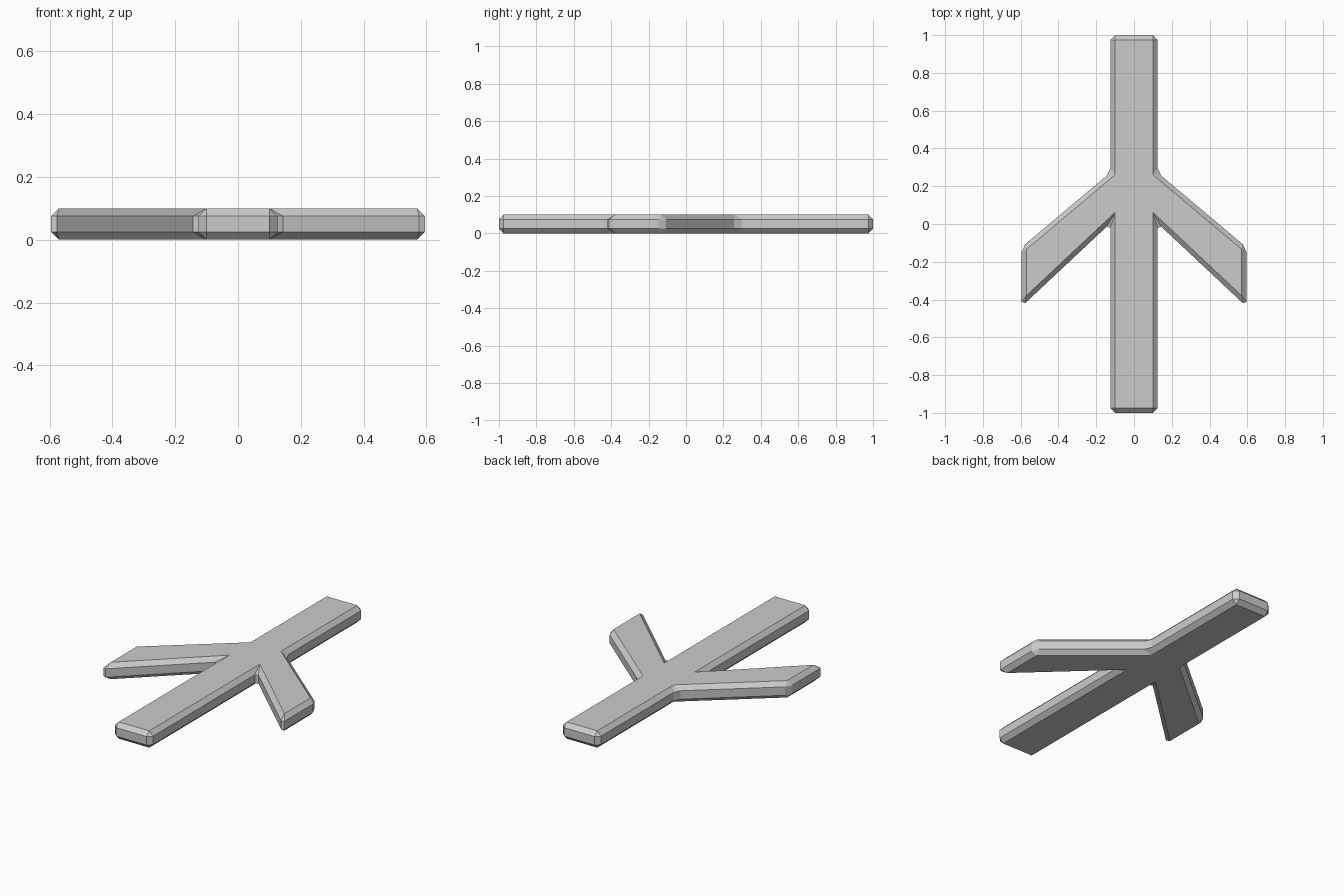
import bpy
import bmesh

if "Cube" in bpy.data.objects:
    bpy.data.objects.remove(bpy.data.objects["Cube"])

HEIGHT = 0.10
BEVEL = 0.025

# Right half of the outline, back to front: shaft end, swept wing, shaft end
half = [(0.125, 1.0), (0.125, 0.272), (0.595, -0.123),
        (0.595, -0.437), (0.125, 0.004), (0.125, -1.0)]
outline = half + [(-x, y) for x, y in reversed(half)]

# Extrude the mirrored outline into a flat slab
bm = bmesh.new()
base = bm.faces.new([bm.verts.new((x, y, 0)) for x, y in outline])
top = bmesh.ops.extrude_face_region(bm, geom=[base], use_keep_orig=True)
bmesh.ops.translate(bm, vec=(0, 0, HEIGHT),
                    verts=[g for g in top["geom"] if isinstance(g, bmesh.types.BMVert)])
bmesh.ops.recalc_face_normals(bm, faces=bm.faces)
mesh = bpy.data.meshes.new("winged_shaft")
bm.to_mesh(mesh)
bm.free()

winged_shaft = bpy.data.objects.new("winged_shaft", mesh)
bpy.context.collection.objects.link(winged_shaft)

# Single flat chamfer on every edge, including the corners
chamfer = winged_shaft.modifiers.new("chamfer", 'BEVEL')
chamfer.width = BEVEL
chamfer.segments = 1
chamfer.limit_method = 'ANGLE'
chamfer.angle_limit = 0.5
